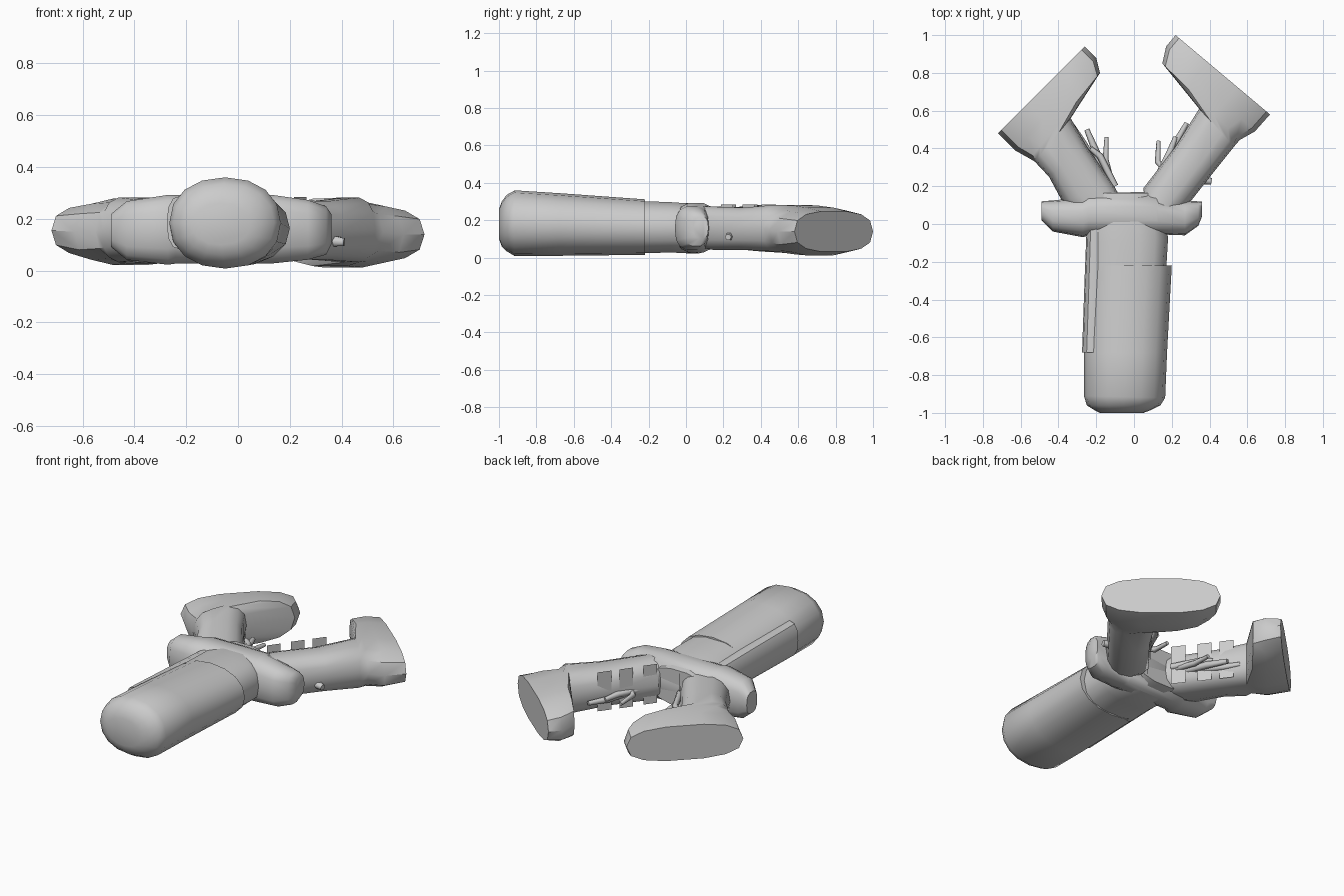
import bpy, bmesh, math
from mathutils import Vector


def finish(name, bm, angle=40):
    bmesh.ops.recalc_face_normals(bm, faces=bm.faces)
    me = bpy.data.meshes.new(name)
    bm.to_mesh(me)
    bm.free()
    ob = bpy.data.objects.new(name, me)
    bpy.context.collection.objects.link(ob)
    bpy.ops.object.select_all(action='DESELECT')
    ob.select_set(True)
    bpy.context.view_layer.objects.active = ob
    bpy.ops.object.shade_smooth_by_angle(angle=math.radians(angle))
    return ob


def loft(name, sections, n=14, power=0.75):
    """Each section: x0, y0, x1, y1, z low, z high of an upright rounded ring."""
    bm = bmesh.new()
    rings = []
    for x0, y0, x1, y1, lo, hi in sections:
        ring = []
        for i in range(n):
            a = 2 * math.pi * i / n
            c, s = math.cos(a), math.sin(a)
            u = 0.5 + 0.5 * math.copysign(abs(c) ** power, c)
            v = 0.5 + 0.5 * math.copysign(abs(s) ** power, s)
            ring.append(bm.verts.new((x0 + (x1 - x0) * u, y0 + (y1 - y0) * u, lo + (hi - lo) * v)))
        rings.append(ring)
    for a, b in zip(rings, rings[1:]):
        for i in range(n):
            j = (i + 1) % n
            bm.faces.new((a[i], a[j], b[j], b[i]))
    bm.faces.new(rings[0])
    bm.faces.new(rings[-1])
    return finish(name, bm)


def finger(name, pts, r):
    cu = bpy.data.curves.new(name, 'CURVE')
    cu.dimensions = '3D'
    cu.bevel_depth = r
    cu.bevel_resolution = 1
    cu.use_fill_caps = True
    sp = cu.splines.new('POLY')
    sp.points.add(len(pts) - 1)
    for i, (p, co) in enumerate(zip(sp.points, pts)):
        p.co = (*co, 1)
        p.radius = 0.7 if i == len(pts) - 1 else 1
    ob = bpy.data.objects.new(name, cu)
    bpy.context.collection.objects.link(ob)


# boot-shaped legs, from flat sole to hip
loft("left_leg", [
    (-.72, .48, -.26, .94, .05, .26), (-.63, .39, -.20, .88, .02, .28),
    (-.55, .345, -.18, .80, .025, .285), (-.525, .33, -.335, .56, .03, .285),
    (-.45, .25, -.25, .41, .04, .275), (-.38, .12, -.11, .21, .04, .27),
    (-.25, 0, -.05, .10, .06, .26)])
loft("right_leg", [
    (.72, .58, .22, 1.0, .03, .25), (.64, .49, .17, .94, .01, .27),
    (.56, .445, .15, .85, .015, .28), (.53, .41, .345, .61, .03, .285),
    (.41, .26, .22, .41, .04, .27), (.30, .12, .05, .19, .04, .275),
    (.18, .0, .06, .08, .06, .28)])

# long body with stepped rounded end
loft("body", [
    (-.18, -1.0, .05, -1.0, .10, .26), (-.21, -.985, .09, -.985, .06, .30),
    (-.25, -.96, .14, -.96, .035, .335), (-.265, -.91, .165, -.92, .008, .36),
    (-.265, -.68, .175, -.68, .01, .345), (-.255, -.22, .20, -.22, .015, .312)],
    16, 0.92)
loft("waist", [
    (-.25, -.25, .17, -.25, .02, .305), (-.25, -.10, .18, -.08, .025, .30),
    (-.26, .05, .17, .05, .02, .29), (-.25, .165, .12, .165, .05, .27)], 14, 0.8)

# side panel along the left of the body
loft("side_panel", [
    (-.275, -.68, -.16, -.68, .08, .29), (-.262, -.3, -.15, -.3, .08, .28),
    (-.25, .0, -.15, .0, .08, .27)], 12, 0.8)

# rounded shoulders crossing behind the body
loft("crossbar", [
    (-.49, .02, -.49, .12, .09, .22), (-.43, -.04, -.43, .125, .04, .27),
    (-.27, -.07, -.27, .14, .02, .295), (-.24, -.06, -.24, .165, .025, .295),
    (.12, -.06, .12, .17, .025, .295), (.13, -.055, .13, .145, .025, .295),
    (.27, -.06, .27, .125, .04, .275), (.34, -.01, .34, .12, .06, .25),
    (.36, .04, .36, .12, .10, .22)], 14, 0.75)

# thin upright slats along the inner side of each leg
for side, spots, d in (("left", [(-.12, .235), (-.21, .35), (-.285, .45)], (-.6, .8)),
                       ("right", [(.085, .22), (.165, .335), (.24, .435)], (.6, .8))):
    for k, (x, y) in enumerate(spots):
        bm = bmesh.new()
        w = Vector((d[0], d[1], 0)) * 0.04
        c = Vector((x, y, 0))
        vs = [bm.verts.new(c + w * s + Vector((0, 0, z)))
              for s, z in ((-1, .05), (1, .05), (1, .285), (-1, .285))]
        bm.faces.new(vs)
        finish(f"{side}_slat_{k + 1}", bm)

# slender fingers between the legs
finger("left_finger_1", [(-.16, .24, .14), (-.20, .38, .13), (-.25, .50, .12)], .02)
finger("left_finger_2", [(-.12, .22, .15), (-.15, .34, .14), (-.145, .46, .13)], .016)
finger("left_finger_3", [(-.19, .30, .13), (-.27, .43, .12), (-.325, .52, .12)], .018)
finger("left_finger_4", [(-.10, .20, .16), (-.18, .36, .16), (-.23, .40, .16)], .018)
finger("right_finger_1", [(.17, .28, .14), (.125, .33, .13), (.13, .44, .12)], .016)
finger("right_finger_2", [(.17, .32, .13), (.22, .43, .12), (.28, .535, .12)], .018)
finger("right_finger_3", [(.13, .26, .14), (.19, .38, .14), (.22, .46, .13)], .018)
finger("right_thumb", [(.30, .26, .12), (.36, .235, .115), (.41, .225, .11)], .025)
